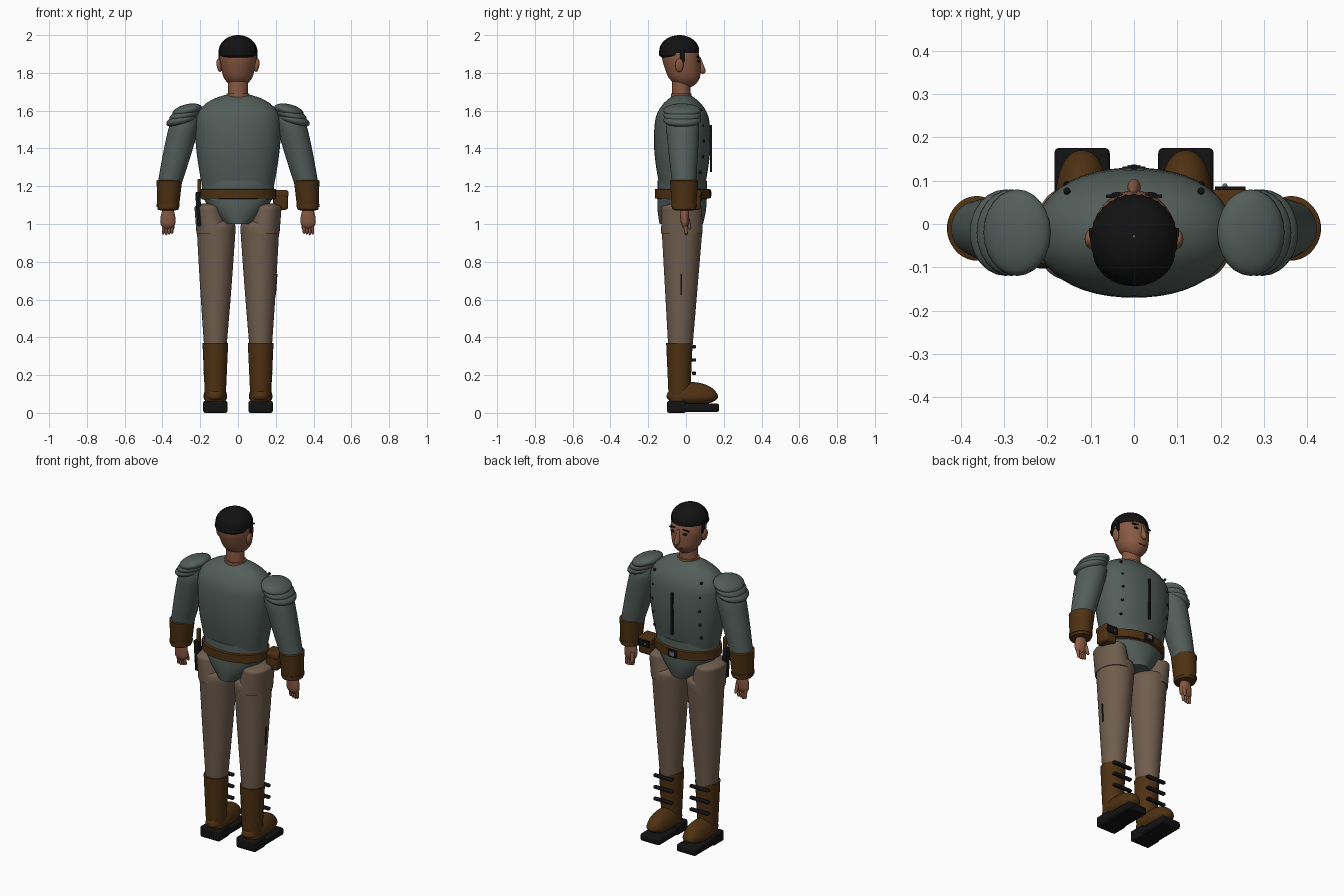
import bpy, bmesh, math
from mathutils import Matrix, Vector

cube = bpy.data.objects.get("Cube")
if cube:
    bpy.data.objects.remove(cube, do_unlink=True)


def material(name, *rgb):
    mat = bpy.data.materials.new(name)
    mat.use_nodes = True
    mat.diffuse_color = (*rgb, 1)
    mat.node_tree.nodes["Principled BSDF"].inputs["Base Color"].default_value = (*rgb, 1)
    return mat


jacket = material("grey green cloth", .085, .11, .1)
trousers = material("tan cloth", .16, .11, .075)
leather = material("brown leather", .075, .03, .006)
black = material("black", .006, .006, .006)
skin = material("skin", .25, .1, .055)
metal = material("grey metal", .15, .15, .15)
lips = material("dark lips", .09, .025, .02)


def finish(name, bm, mat):
    """Turn a bmesh into a smooth object with sharp corners kept."""
    bmesh.ops.recalc_face_normals(bm, faces=bm.faces)
    mesh = bpy.data.meshes.new(name)
    bm.to_mesh(mesh)
    bm.free()
    mesh.materials.append(mat)
    mesh.shade_smooth()
    mesh.set_sharp_from_angle(angle=math.radians(45))
    obj = bpy.data.objects.new(name, mesh)
    bpy.context.collection.objects.link(obj)


def dome(distance, length):
    """Shrink factor that rounds off an end over the given length."""
    if distance >= length:
        return 1
    return math.sqrt(max(1 - (1 - distance / length) ** 2, .001))


def body(name, mat, start, end, radii, end_radii=None, bulge=(0, 0),
         round_start=0, round_end=0, power=2, ridge=0, side=1, steps=24, segments=48):
    """Closed elliptical body tapering from start to end, with optional domed ends."""
    start, end = Vector(start), Vector(end)
    radii, bulge = Vector(radii), Vector(bulge)
    end_radii = Vector(end_radii) if end_radii else radii
    bm = bmesh.new()
    loops = []
    for step in range(steps + 1):
        # Steps crowd towards both ends so the domes stay round
        t = (1 - math.cos(math.pi * step / steps)) / 2
        centre = start.lerp(end, t)
        size = radii.lerp(end_radii, t) + bulge * math.sin(math.pi * t)
        size *= dome(t, round_start) * dome(1 - t, round_end)
        loop = []
        for k in range(segments):
            angle = math.tau * k / segments
            c, s = math.cos(angle), math.sin(angle)
            reach = (abs(c) ** power + abs(s) ** power) ** (-1 / power)
            reach *= 1 - ridge * (k % 2)
            offset = Vector((size.x * c * reach, size.y * s * reach, 0))
            point = centre + offset
            point.x *= side
            loop.append(bm.verts.new(point))
        loops.append(loop)
    for low, high in zip(loops, loops[1:]):
        for k in range(segments):
            bm.faces.new((low[k - 1], low[k], high[k], high[k - 1]))
    bm.faces.new(loops[0])
    bm.faces.new(loops[-1])
    finish(name, bm, mat)


def box(name, mat, centre, size, bevel=0, turn=0):
    bm = bmesh.new()
    bmesh.ops.create_cube(bm, size=1)
    bmesh.ops.scale(bm, vec=size, verts=bm.verts)
    if bevel:
        bmesh.ops.bevel(bm, geom=bm.edges[:], offset=bevel, segments=3, affect="EDGES", profile=.5)
    bm.transform(Matrix.Translation(centre) @ Matrix.Rotation(turn, 4, "Y"))
    finish(name, bm, mat)


def ball(name, mat, centre, radii, turn=0):
    bm = bmesh.new()
    bmesh.ops.create_uvsphere(bm, u_segments=24, v_segments=14, radius=1)
    bmesh.ops.scale(bm, vec=radii, verts=bm.verts)
    bm.transform(Matrix.Translation(centre) @ Matrix.Rotation(turn, 4, "Y"))
    finish(name, bm, mat)


# Jacket, skirt and belt
body("jacket", jacket, start=(0, -.02, 1.2), end=(0, -.02, 1.69), radii=(.19, .12),
     end_radii=(.22, .12), bulge=(.02, .03), round_end=.3, power=2.2)
body("jacket_skirt", jacket, start=(0, -.025, 1), end=(0, -.02, 1.14), radii=(.08, .115),
     end_radii=(.185, .13), bulge=(.01, .005))
body("jacket_waist", jacket, start=(0, -.02, 1.13), end=(0, -.02, 1.23), radii=(.19, .13))
body("belt", leather, start=(0, -.02, 1.13), end=(0, -.02, 1.19), radii=(.2, .145),
     round_start=.1, round_end=.1)
box("belt_buckle", black, centre=(0, .126, 1.16), size=(.055, .014, .045), bevel=.004)
box("buckle_plate", metal, centre=(0, .133, 1.16), size=(.03, .006, .024))
box("jacket_fastening", black, centre=(0, .132, 1.4), size=(.012, .012, .25))

# Pouch and sheathed knife on the belt
box("pouch", leather, centre=(.225, .035, 1.125), size=(.08, .085, .1), bevel=.014)
box("pouch_flap", leather, centre=(.222, .035, 1.16), size=(.09, .09, .04), bevel=.012)
box("pouch_plate", black, centre=(.222, .083, 1.145), size=(.07, .008, .04))
ball("pouch_stud", metal, centre=(.21, .088, 1.145), radii=(.006, .006, .006))
box("knife_sheath", black, centre=(-.208, -.08, 1.08), size=(.026, .045, .18), bevel=.006, turn=-.06)
box("knife_handle", leather, centre=(-.205, -.08, 1.2), size=(.02, .026, .075), bevel=.006)

# Neck, collar, head and hair
body("neck", skin, start=(0, -.025, 1.64), end=(0, -.025, 1.78), radii=(.052, .048))
body("collar", skin, start=(0, -.025, 1.66), end=(0, -.025, 1.69), radii=(.062, .055))
body("head", skin, start=(0, 0, 1.72), end=(0, -.045, 1.99), radii=(.06, .07),
     end_radii=(.105, .105), bulge=(.013, .012), round_start=.25, round_end=.5)
body("hair", black, start=(0, -.036, 1.905), end=(0, -.035, 2), radii=(.102, .106),
     round_end=.9, ridge=.025, segments=64)
ball("hair_nape", black, centre=(0, -.065, 1.9), radii=(.095, .079, .03))
ball("crown_spot", skin, centre=(0, -.03, 1.996), radii=(.008, .012, .004))
body("nose", skin, start=(0, .09, 1.795), end=(0, .066, 1.885), radii=(.018, .022),
     end_radii=(.007, .01), round_start=.3)
box("mouth", lips, centre=(0, .068, 1.772), size=(.044, .009, .01), bevel=.003)

for side in (1, -1):
    # Face details
    ball("ear", skin, centre=(side * .1, -.035, 1.84), radii=(.013, .022, .036), turn=side * .15)
    box("sideburn", black, centre=(side * .1, -.02, 1.89), size=(.009, .022, .07), bevel=.003)
    ball("eye", black, centre=(side * .038, .066, 1.862), radii=(.016, .008, .007))
    box("eyebrow", black, centre=(side * .043, .064, 1.885), size=(.042, .009, .007), turn=side * .12)
    for row in range(5):
        depth = .092 - .004 * (row - 2) ** 2
        ball("jacket_button", black, centre=(side * .155, depth, 1.275 + .082 * row),
             radii=(.008, .008, .008))

    # Trouser legs
    body("trouser_leg", trousers, start=(.12, -.03, .33), end=(.115, -.02, 1.03), side=side,
         radii=(.058, .063), end_radii=(.106, .112), bulge=(.002, 0), round_end=.06)
    body("trouser_hip", trousers, start=(.13, -.022, .95), end=(.16, -.022, 1.11), side=side,
         radii=(.09, .11), end_radii=(.072, .106), round_end=.15)

    # Boots
    body("boot_shaft", leather, start=(.12, -.035, .06), end=(.12, -.035, .37), side=side,
         radii=(.054, .056), end_radii=(.068, .07))
    body("boot_foot", leather, start=(.12, .035, .04), end=(.12, .03, .163), side=side,
         radii=(.063, .138), round_start=.4, round_end=.7, power=2.3)
    box("boot_sole", black, centre=(side * .12, .038, .027), size=(.128, .276, .044), bevel=.012)
    box("boot_heel", black, centre=(side * .12, -.05, .032), size=(.128, .1, .064), bevel=.01)
    for row in range(3):
        box("boot_strap", black, centre=(side * .12, .042, .21 + .07 * row),
            size=(.125, .022, .017), bevel=.005)

    # Sleeves, shoulder pads and cuffs
    body("sleeve", jacket, start=(.365, -.01, 1.2), end=(.26, -.02, 1.62), side=side,
         radii=(.062, .062), end_radii=(.08, .095), bulge=(.006, .002), round_end=.3)
    for row in range(3):
        ball("shoulder_pad", jacket, centre=(side * (.27 + .013 * row), -.02, 1.6 - .025 * row),
             radii=(.08 + .003 * row, .1, .034), turn=side * .25)
    body("cuff", leather, start=(.371, -.01, 1.07), end=(.363, -.01, 1.235), side=side,
         radii=(.056, .063), end_radii=(.068, .075), round_start=.05, round_end=.03)
    body("cuff_band", leather, start=(.371, -.01, 1.09), end=(.371, -.01, 1.105), side=side,
         radii=(.061, .068))

    # Hands
    body("palm", skin, start=(.372, -.006, .975), end=(.37, -.008, 1.08), side=side,
         radii=(.036, .016), end_radii=(.028, .024), bulge=(.008, .003), round_start=.3)
    for k in range(4):
        across = .35 + .015 * k
        body("finger", skin, start=(across, .002, .94 + .004 * abs(k - 2)), end=(across, -.005, 1),
             side=side, radii=(.007, .008), end_radii=(.009, .011), round_start=.15, steps=8, segments=12)
    body("thumb", skin, start=(.344, .022, .97), end=(.35, .006, 1.03), side=side,
         radii=(.008, .008), end_radii=(.012, .013), round_start=.15, steps=8, segments=12)

# Slit on the outer trouser seam
box("trouser_slit", black, centre=(.202, -.025, .68), size=(.006, .008, .11), turn=.07)
